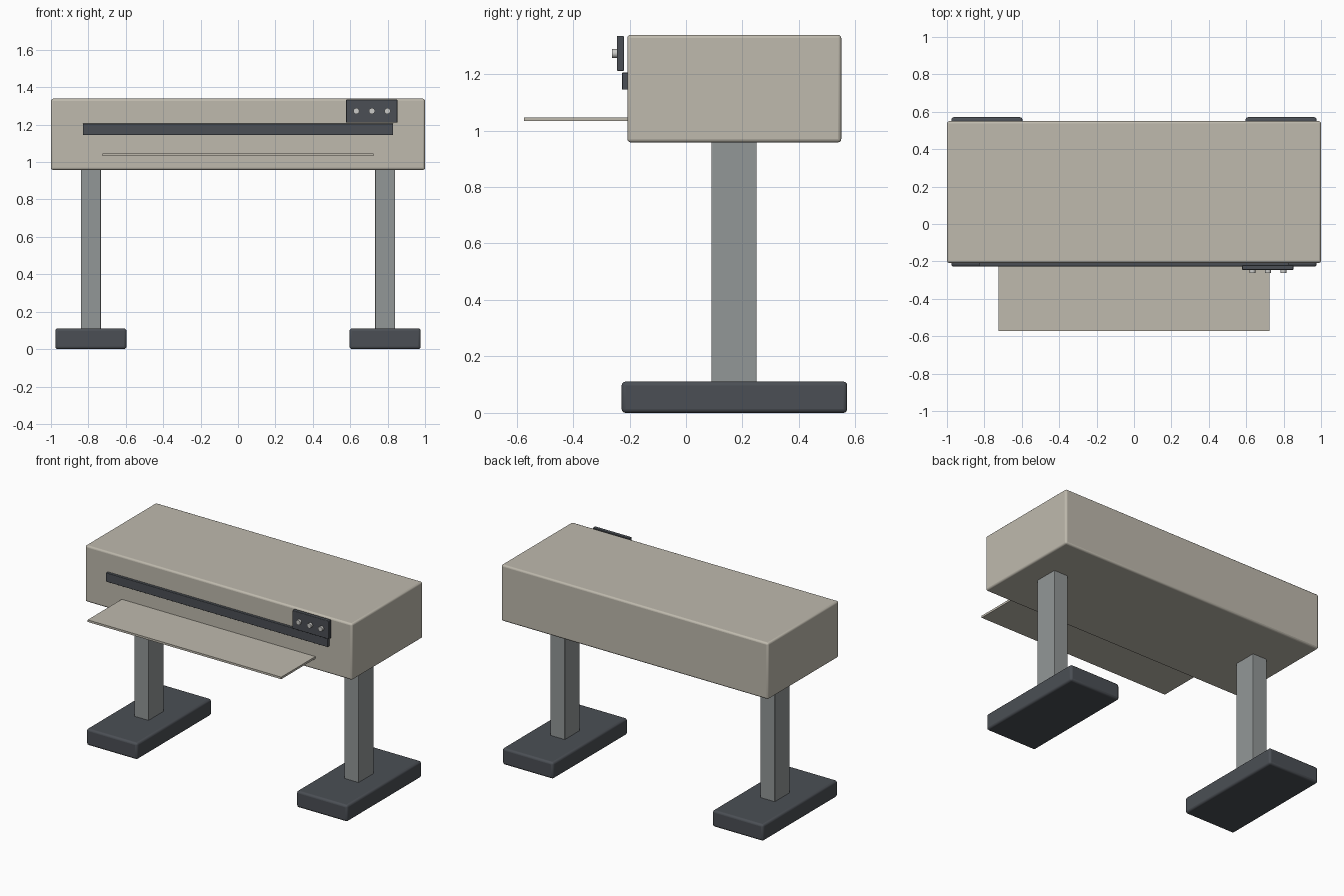
import bpy
import math

cube = bpy.data.objects.get("Cube")
if cube:
    bpy.data.objects.remove(cube, do_unlink=True)


def material(name, rgb):
    mat = bpy.data.materials.new(name)
    mat.use_nodes = True
    color = (*rgb, 1.0)
    mat.diffuse_color = color
    mat.node_tree.nodes["Principled BSDF"].inputs["Base Color"].default_value = color
    return mat


beige = material("warm beige", (0.52, 0.49, 0.42))
grey = material("metal grey", (0.29, 0.31, 0.31))
dark = material("dark slate", (0.07, 0.078, 0.09))
light = material("light grey", (0.6, 0.6, 0.58))


def finish(obj, name, mat, bevel=0.0):
    obj.name = name
    obj.data.name = name
    obj.data.materials.append(mat)
    if bevel:
        mod = obj.modifiers.new("soft edges", 'BEVEL')
        mod.width = bevel
        mod.segments = 3
        mod.limit_method = 'ANGLE'
    bpy.ops.object.shade_smooth_by_angle(angle=math.radians(35))


def box(name, x, y, z, mat, bevel=0.0):
    """Box spanning the (low, high) ranges given for each axis."""
    spans = (x, y, z)
    bpy.ops.mesh.primitive_cube_add(size=1, location=[(a + b) / 2 for a, b in spans])
    obj = bpy.context.object
    obj.scale = [b - a for a, b in spans]
    bpy.ops.object.transform_apply(location=False, rotation=False, scale=True)
    finish(obj, name, mat, bevel)


# Main housing with its front slot and paper shelf
box("housing", (-1, 1), (-0.208, 0.55), (0.958, 1.339), beige, 0.012)
box("front_slot", (-0.83, 0.83), (-0.226, -0.205), (1.145, 1.205), dark, 0.002)
box("paper_shelf", (-0.725, 0.725), (-0.573, -0.19), (1.033, 1.047), beige)

# Control panel with three knobs
box("control_panel", (0.578, 0.852), (-0.245, -0.219), (1.211, 1.335), dark, 0.004)
for i in range(3):
    bpy.ops.mesh.primitive_cylinder_add(
        vertices=16, radius=0.016, depth=0.025,
        location=(0.633 + i * 0.083, -0.25, 1.273), rotation=(math.pi / 2, 0, 0))
    finish(bpy.context.object, f"knob_{i + 1}", light)

# Legs and feet on both sides
for side, s in (("left", 1), ("right", -1)):
    box(f"{side}_leg", sorted((s * 0.733, s * 0.84)), (0.09, 0.25),
        (0.02, 0.97), grey, 0.003)
    box(f"{side}_foot", sorted((s * 0.596, s * 0.977)), (-0.228, 0.571),
        (0, 0.111), dark, 0.014)
